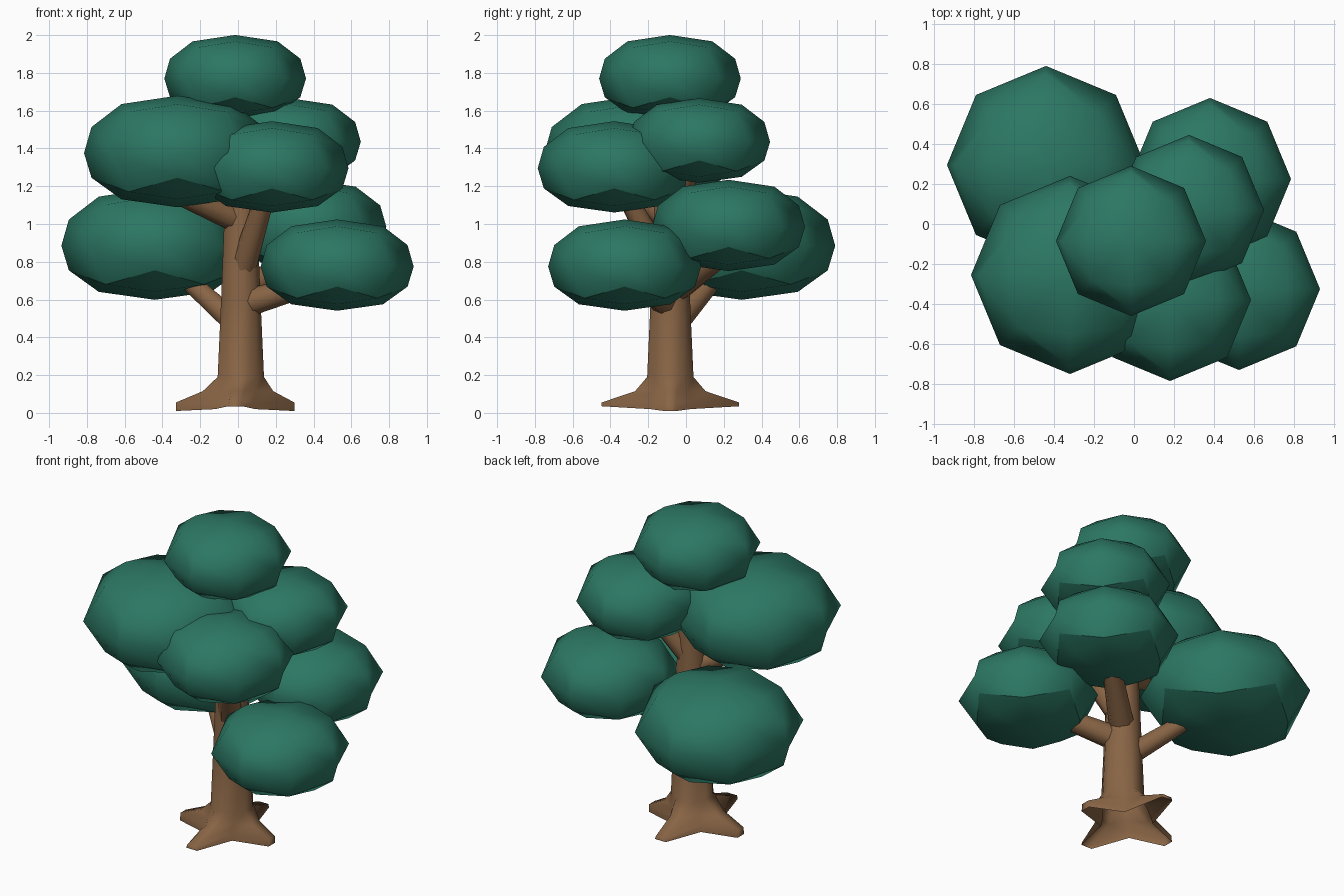
import bpy, bmesh, math
from mathutils import Vector, Matrix

if "Cube" in bpy.data.objects:
    bpy.data.objects.remove(bpy.data.objects["Cube"])


def material(name, rgb):
    m = bpy.data.materials.new(name)
    m.diffuse_color = (*rgb, 1)
    m.use_nodes = True
    m.node_tree.nodes["Principled BSDF"].inputs["Base Color"].default_value = m.diffuse_color
    return m


LEAF = material("leaf green", (0.025, 0.185, 0.125))
BARK = material("bark brown", (0.25, 0.13, 0.06))


def finish(bm, name, mat, angle=None):
    bmesh.ops.recalc_face_normals(bm, faces=bm.faces)
    for f in bm.faces:
        f.smooth = True
    me = bpy.data.meshes.new(name)
    bm.to_mesh(me)
    bm.free()
    me.materials.append(mat)
    ob = bpy.data.objects.new(name, me)
    bpy.context.collection.objects.link(ob)
    if angle:
        me.set_sharp_from_angle(angle=math.radians(angle))
    return ob


# foliage clump: a cube split 2x2 per side, puffed out and flattened
def clump(name, center, r):
    bm = bmesh.new()
    bmesh.ops.create_cube(bm, size=2)
    bmesh.ops.subdivide_edges(bm, edges=bm.edges[:], cuts=1, use_grid_fill=True)
    caps = [f for f in bm.faces if abs(f.calc_center_median().z) > 0.9]
    rim = {e for f in caps if f.calc_center_median().z < 0 for e in f.edges
           if sum(g in caps for g in e.link_faces) == 1}
    for e in rim:                                  # crease around the underside
        e.smooth = False
    bmesh.ops.poke(bm, faces=caps)
    for v in bm.verts:
        s = 1 if v.co.z > 0 else 0.94
        flat = Vector((v.co.x, v.co.y, 0))
        if abs(v.co.z) < 0.1:                      # widest ring
            rad, z = 1, 0
        elif flat.length < 0.1:                    # pole
            rad, z = 0, 0.615
        elif flat.length < 0.8:                    # inside a cap
            rad, z = 0.6, 0.525
        elif flat.length < 1.2:                    # middle of a cap edge
            rad, z = 0.74, 0.44
        else:                                      # cap corner
            rad, z = 0.92, 0.28
        z = math.copysign(z, v.co.z) * s
        flat = flat.normalized() * rad if rad else flat * 0
        v.co = Vector((flat.x, flat.y, z)) * r
    bm.transform(Matrix.Translation(center) @ Matrix.Rotation(math.pi / 4, 4, 'Z'))
    finish(bm, name, LEAF)


CLUMPS = {
    "top_foliage": ((-0.015, -0.085, 1.77), 0.375),
    "upper_left_foliage": ((-0.32, -0.255, 1.375), 0.495),
    "upper_front_foliage": ((0.18, -0.38, 1.295), 0.405),
    "upper_right_foliage": ((0.275, 0.07, 1.435), 0.375),
    "lower_left_foliage": ((-0.44, 0.295, 0.885), 0.495),
    "lower_back_foliage": ((0.38, 0.225, 0.985), 0.405),
    "lower_right_foliage": ((0.525, -0.325, 0.775), 0.405),
}
for name, (c, r) in CLUMPS.items():
    clump(name, c, r)

# trunk: lofted rings, pulled out into four roots at the open base
# height, root radius, root half angle, valley radius, centre x
RINGS = [(0.01, 0.315, 6, 0.15, -0.015), (0.055, 0.315, 5, 0.142, -0.015),
         (0.115, 0.19, 11, 0.13, 0.0), (0.19, 0.127, 15, 0.125, 0.015),
         (0.6, 0.108, 15, 0.108, 0.015), (1.1, 0.088, 15, 0.088, 0.015),
         (1.68, 0.06, 15, 0.06, 0.0)]
bm = bmesh.new()
loops = []
for n, (z, r, a, valley, cx) in enumerate(RINGS):
    ring = []
    for k in range(4):
        reach = 0.05 * (k % 2) if n < 2 else 0
        lift = 0.025 * (k % 2) if n == 0 else 0    # front and back roots are thinner
        for deg, rad, up in ((-a, r + reach, lift), (a, r + reach, lift), (45, valley, 0.01 * (n == 0))):
            t = math.radians(90 * k + deg)
            ring.append(bm.verts.new((cx + rad * math.cos(t), -0.083 + rad * math.sin(t), z + up)))
    loops.append(ring)
for lo, hi in zip(loops, loops[1:]):
    for i in range(12):
        j = (i + 1) % 12
        bm.faces.new((lo[i], lo[j], hi[j], hi[i]))
bm.faces.new(loops[-1])
finish(bm, "trunk", BARK, 85)


# branches: tapered eight-sided limbs from the trunk into the clumps
def branch(name, a, b, r1=0.065, r2=0.048):
    a, b = Vector(a), Vector(b)
    d = b - a
    bm = bmesh.new()
    bmesh.ops.create_cone(bm, cap_ends=True, segments=8, radius1=r1, radius2=r2, depth=d.length)
    bm.transform(Matrix.Translation((a + b) / 2) @ d.to_track_quat('Z', 'Y').to_matrix().to_4x4())
    finish(bm, name, BARK, 50)


branch("lower_left_branch", (-0.03, -0.04, 0.49), (-0.33, 0.19, 0.76))
branch("lower_right_branch", (0.04, -0.1, 0.58), (0.42, -0.26, 0.69), 0.075, 0.055)
branch("lower_back_branch", (0.04, -0.06, 0.65), (0.33, 0.19, 0.83), 0.075, 0.055)
branch("upper_front_branch", (0.03, -0.12, 0.78), (0.16, -0.34, 1.2), 0.07, 0.05)
branch("upper_left_branch", (0.0, -0.09, 1.02), (-0.3, -0.24, 1.15), 0.07, 0.055)
branch("upper_right_branch", (0.02, -0.07, 1.06), (0.23, 0.05, 1.36))
